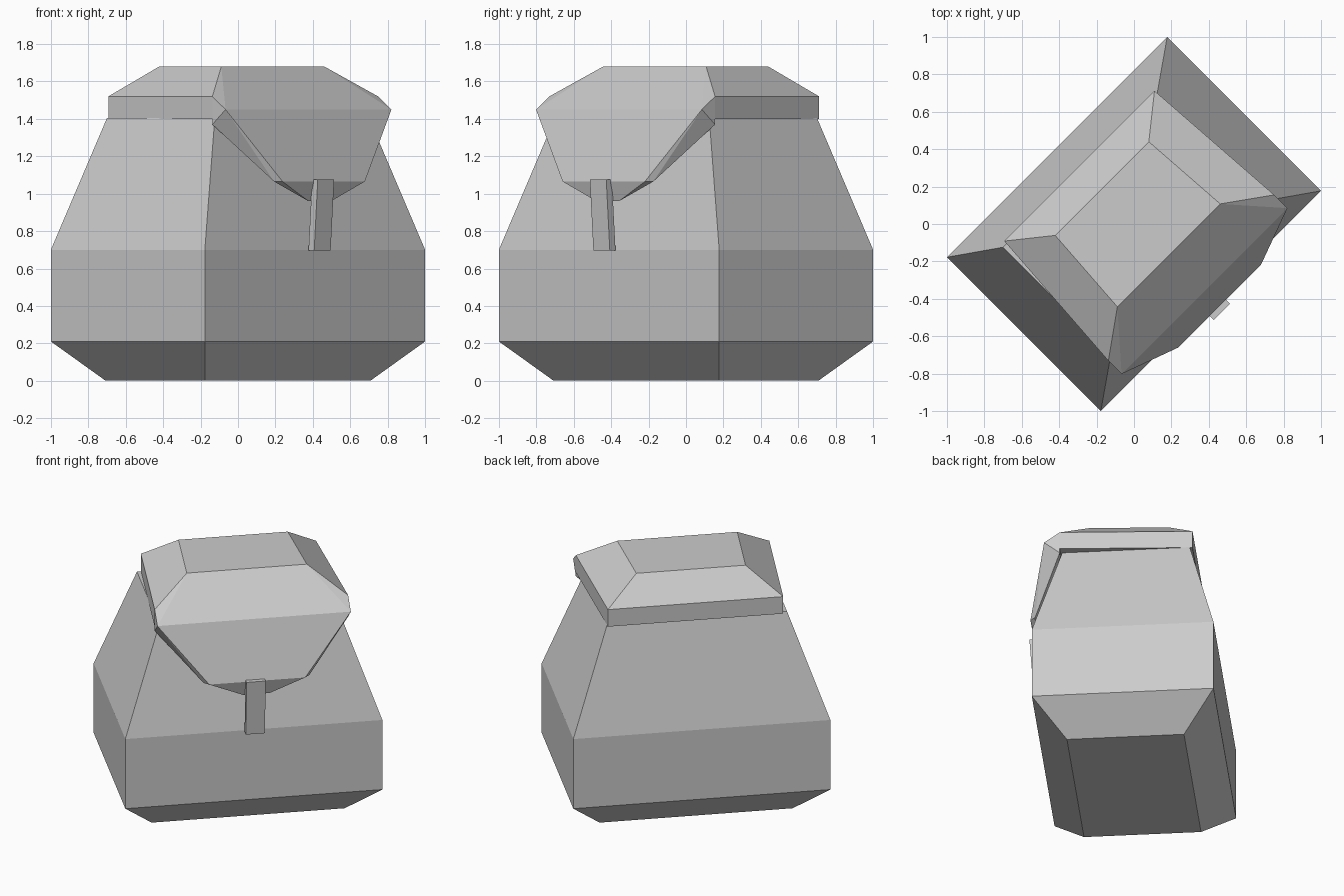
import bpy, bmesh, math
from mathutils import Matrix

cube = bpy.data.objects.get("Cube")
if cube:
    bpy.data.objects.remove(cube, do_unlink=True)

grey = bpy.data.materials.new("plain grey")
grey.use_nodes = True
COLOUR = (0.6, 0.6, 0.6, 1)
grey.diffuse_color = COLOUR
grey.node_tree.nodes["Principled BSDF"].inputs["Base Color"].default_value = COLOUR

# the bag is turned an eighth of a circle on its stand
TURN = Matrix.Rotation(math.radians(45), 4, 'Z')


def pair(half, y, z, shift=0.0):
    """Left and right points at one depth and height."""
    return [(shift - half, y, z), (shift + half, y, z)]


def ring(half_x, half_y, z):
    """Four corners of a level rectangle."""
    return pair(half_x, -half_y, z) + pair(half_x, half_y, z)


def solid(name, points):
    """Flat-sided convex part spanning the given corners."""
    bm = bmesh.new()
    for p in points:
        bm.verts.new(p)
    bmesh.ops.convex_hull(bm, input=bm.verts)
    bmesh.ops.dissolve_limit(bm, angle_limit=math.radians(1),
                             verts=bm.verts, edges=bm.edges)
    bmesh.ops.recalc_face_normals(bm, faces=bm.faces)
    bm.transform(TURN)
    mesh = bpy.data.meshes.new(name)
    bm.to_mesh(mesh)
    bm.free()
    mesh.materials.append(grey)
    obj = bpy.data.objects.new(name, mesh)
    bpy.context.collection.objects.link(obj)
    return obj


# main bag: chamfered base, upright band, tapering top
WIDE, DEEP = 0.833, 0.582
solid("bag_body",
      ring(WIDE - 0.207, DEEP - 0.207, 0) + ring(WIDE, DEEP, 0.21)
      + ring(WIDE, DEEP, 0.70) + ring(WIDE * 0.7, DEEP * 0.7, 1.405))

# lid: slightly wider at the front, bevelled up to a flat top
S = 0.013
BACK, FRONT = 0.568, 0.627
lid_front = pair(FRONT, -0.42, 1.52, S) + pair(FRONT, -0.52, 1.45, S)
solid("lid",
      pair(BACK, 0.426, 1.40, S) + pair(BACK, 0.426, 1.52, S)
      + pair(FRONT, -0.42, 1.40, S) + lid_front
      + pair(0.354, 0.255, 1.68, S) + pair(0.389, -0.25, 1.68, S))

# flap: hangs from the lid and narrows to a blunt tip
solid("front_flap",
      lid_front + pair(FRONT, -0.42, 1.37, S)
      + pair(0.311, -0.635, 1.065, S) + pair(0.343, -0.603, 1.065, S)
      + pair(0.085, -0.605, 0.96, S))

# strap: thin tongue leaning outward at the top
solid("strap",
      pair(0.062, -0.595, 0.695) + pair(0.062, -0.638, 0.695)
      + pair(0.062, -0.622, 1.075) + pair(0.062, -0.665, 1.075))
